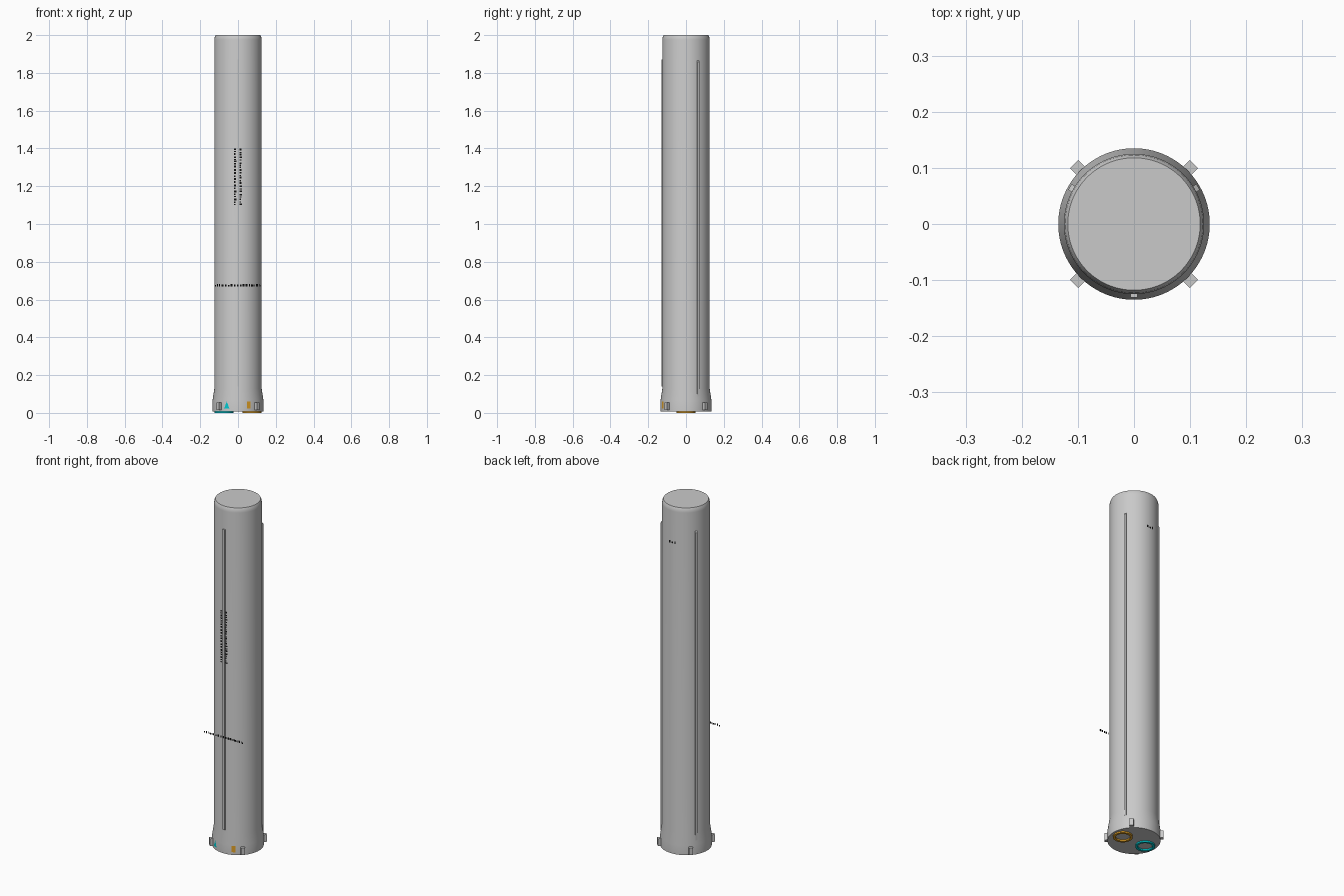
import bpy, bmesh, math, random
from mathutils import Matrix

random.seed(4)
cube = bpy.data.objects.get("Cube")
if cube:
    bpy.data.objects.remove(cube, do_unlink=True)


def material(name, color):
    m = bpy.data.materials.new(name)
    m.use_nodes = True
    m.diffuse_color = (*color, 1)
    m.node_tree.nodes["Principled BSDF"].inputs["Base Color"].default_value = (*color, 1)
    return m


GREY = material("body grey", (0.59, 0.59, 0.59))
BLACK = material("black", (0.005, 0.005, 0.005))
CYAN = material("cyan", (0.0, 0.6, 0.65))
ORANGE = material("orange", (0.76, 0.36, 0.02))

R = 0.125        # tube radius
FOOT = 0.135     # flared foot radius
BASE = 0.008     # underside height


def add_object(name, bm, mat, smooth=False):
    mesh = bpy.data.meshes.new(name)
    bm.to_mesh(mesh)
    bm.free()
    mesh.materials.append(mat)
    ob = bpy.data.objects.new(name, mesh)
    bpy.context.collection.objects.link(ob)
    if smooth:
        bpy.ops.object.select_all(action="DESELECT")
        ob.select_set(True)
        bpy.context.view_layer.objects.active = ob
        bpy.ops.object.shade_smooth_by_angle(angle=math.radians(30))


def lathe(name, profile, mat, center=(0, 0, 0), steps=96, closed=False):
    """Spin a radius/height profile about z."""
    bm = bmesh.new()
    verts = [bm.verts.new((r, 0, z)) for r, z in profile]
    pairs = list(zip(verts, verts[1:]))
    if closed:
        pairs.append((verts[-1], verts[0]))
    edges = [bm.edges.new(p) for p in pairs]
    bmesh.ops.spin(bm, geom=verts + edges, axis=(0, 0, 1), cent=(0, 0, 0),
                   angle=math.tau, steps=steps)
    bmesh.ops.remove_doubles(bm, verts=bm.verts, dist=0.00005)
    bmesh.ops.recalc_face_normals(bm, faces=bm.faces)
    bmesh.ops.translate(bm, verts=bm.verts, vec=center)
    add_object(name, bm, mat, True)


def box(name, azimuth, r0, r1, width, z0, z1, taper=0):
    """Box standing out of the tube; taper slopes its two ends."""
    bm = bmesh.new()
    place = (Matrix.Translation(((r0 + r1) / 2, 0, (z0 + z1) / 2))
             @ Matrix.Diagonal((r1 - r0, width, z1 - z0, 1)))
    bmesh.ops.create_cube(bm, size=1, matrix=place)
    for v in bm.verts:
        if v.co.x > (r0 + r1) / 2:
            v.co.z += taper if v.co.z < (z0 + z1) / 2 else -taper
    bm.transform(Matrix.Rotation(math.radians(azimuth), 4, "Z"))
    add_object(name, bm, GREY)


def add_patch(bm, azimuth, r, outline):
    """Flat painted face, tangent to the tube, from (side, height) points."""
    turn = Matrix.Rotation(math.radians(azimuth), 4, "Z")
    verts = [bm.verts.new((r, side, z)) for side, z in outline]
    bm.faces.new(verts)
    bmesh.ops.transform(bm, matrix=turn, verts=verts)


def rect(s0, s1, z0, z1):
    return [(s0, z0), (s1, z0), (s1, z1), (s0, z1)]


# Tube with chamfered top and flared foot
lathe("tube_body", [(0, BASE), (FOOT, BASE), (FOOT, 0.065), (R, 0.13),
                    (R, 1.975), (0.123, 1.99), (0.118, 2), (0, 2)], GREY)

# Long ribs, three around the tube
box("front_rib", -90, R - 0.005, 0.131, 0.013, 0.14, 1.87)
box("left_rib", 30, R - 0.005, 0.132, 0.012, 0.075, 1.87, 0.012)
box("right_rib", 150, R - 0.005, 0.132, 0.012, 0.075, 1.87, 0.012)

# Locating lugs around the foot
for i, name in enumerate(("back_left", "back_right", "front_right", "front_left")):
    box(name + "_lug", 45 + 90 * i, R, 0.151, 0.021, 0.015, 0.056)

# Port rings under the base
for name, x, mat in (("right_port_ring", -0.074, CYAN), ("left_port_ring", 0.074, ORANGE)):
    lathe(name, [(0.037, 0), (0.05, 0), (0.05, BASE + 0.001), (0.037, BASE + 0.001)],
          mat, (x, 0, 0), 48, True)

# Coloured tags on the foot: a triangle and a rectangle
bm = bmesh.new()
add_patch(bm, -116, FOOT + 0.0008, [(-0.015, 0.024), (0.015, 0.024), (0, 0.06)])
add_object("right_port_tag", bm, CYAN)
bm = bmesh.new()
add_patch(bm, -65, FOOT + 0.0008, rect(-0.01, 0.01, 0.024, 0.06))
add_object("left_port_tag", bm, ORANGE)


def dashes(start, end, low, high):
    """Irregular dashes along a line, as (from, to, low, high)."""
    p = start
    while p < end:
        q = min(end, p + random.uniform(0.005, 0.011))
        depth = (high - low) * random.uniform(0.55, 1)
        yield p, q, low, low + depth
        p = q + random.uniform(0.004, 0.009)


# Black dash markings: two upright rows, one crossing row, one at the back
bm = bmesh.new()
for side in (-0.022, 0.008):
    for z0, z1, s0, s1 in dashes(1.1, 1.4, side, side + 0.014):
        add_patch(bm, -90, R + 0.002, rect(s0, s1, z0, z1))
add_object("upright_marks", bm, BLACK)

for name, azimuth, r, half, z0, z1 in (("cross_marks", -90, 0.132, 0.123, 0.669, 0.682),
                                       ("back_marks", 90, R + 0.001, 0.02, 1.79, 1.805)):
    bm = bmesh.new()
    for dash in dashes(-half, half, z0, z1):
        add_patch(bm, azimuth, r, rect(*dash))
    add_object(name, bm, BLACK)
